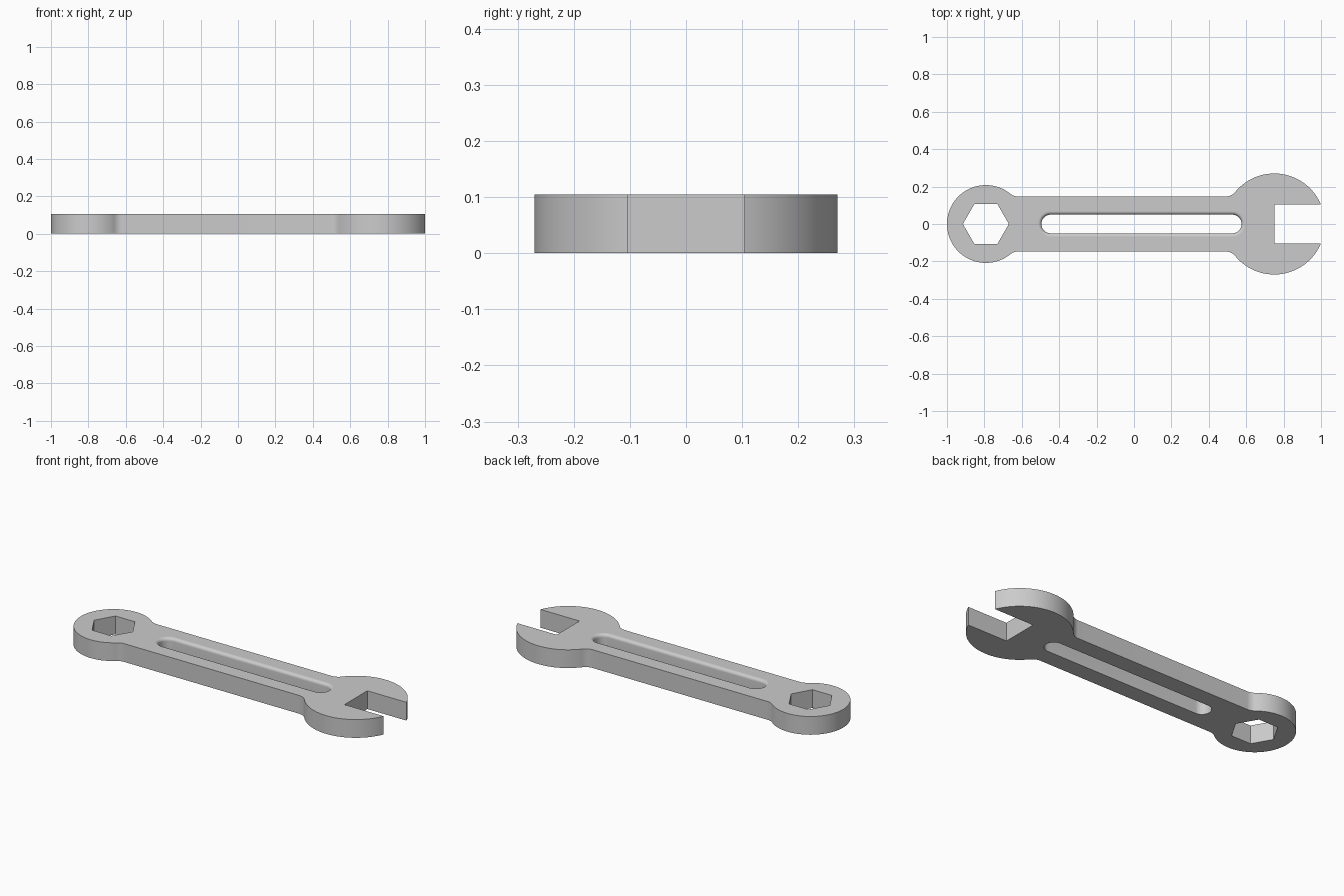
import bpy, bmesh
from math import sin, cos, asin, atan2, sqrt, pi

if "Cube" in bpy.data.objects:
    bpy.data.objects.remove(bpy.data.objects["Cube"])

HEIGHT = 0.105
HANDLE = 0.147                 # half width of the handle
RING_X, RING_R = -0.792, 0.208
JAW_X, JAW_R = 0.75, 0.27
JAW_GAP = 0.104                # half width of the jaw opening
NECK = 0.065                   # radius of the neck fillets

steel = bpy.data.materials.new("steel_grey")
steel.use_nodes = True
GREY = (0.6, 0.6, 0.6, 1)
steel.diffuse_color = GREY
steel.node_tree.nodes["Principled BSDF"].inputs["Base Color"].default_value = GREY


def arc(cx, cy, r, a, b, n):
    return [(cx + r * cos(a + (b - a) * i / n), cy + r * sin(a + (b - a) * i / n))
            for i in range(n + 1)]


def loft(name, layers):
    """Closed solid through (outline, z) layers with equal point counts."""
    bm = bmesh.new()
    rings = [[bm.verts.new((x, y, z)) for x, y in pts] for pts, z in layers]
    for low, high in zip(rings, rings[1:]):
        for i in range(len(low)):
            j = (i + 1) % len(low)
            bm.faces.new((low[i], low[j], high[j], high[i]))
    bm.faces.new(rings[0][::-1])
    bm.faces.new(rings[-1])
    bmesh.ops.recalc_face_normals(bm, faces=bm.faces)
    mesh = bpy.data.meshes.new(name)
    bm.to_mesh(mesh)
    bm.free()
    obj = bpy.data.objects.new(name, mesh)
    bpy.context.collection.objects.link(obj)
    mesh.materials.append(steel)
    return obj


def neck_fillet(radius):
    """Distance from head to fillet centre along x, and the tangent angle."""
    dx = sqrt((radius + NECK) ** 2 - (HANDLE + NECK) ** 2)
    return dx, atan2(HANDLE + NECK, dx)


# Upper half of the outline, from the jaw to the ring end
jdx, ja = neck_fillet(JAW_R)
rdx, ra = neck_fillet(RING_R)
fy = HANDLE + NECK
half = [(JAW_X, JAW_GAP)]
half += arc(JAW_X, 0, JAW_R, asin(JAW_GAP / JAW_R), pi - ja, 48)
half += arc(JAW_X - jdx, fy, NECK, -ja, -pi / 2, 12)[1:]
half += arc(RING_X + rdx, fy, NECK, -pi / 2, ra - pi, 12)
half += arc(RING_X, 0, RING_R, ra, pi, 48)[1:]
outline = half + [(x, -y) for x, y in half[-2::-1]]
wrench = loft("wrench_body", [(outline, 0), (outline, HEIGHT)])

# Hexagonal hole in the ring end
hexagon = arc(RING_X, 0, 0.123, 0, 2 * pi, 6)[:-1]
hex_cutter = loft("hex_cutter", [(hexagon, -0.1), (hexagon, 0.2)])


# Handle slot with a rounded upper rim
def slot(grow):
    r = 0.05 + grow
    return arc(0.525, 0, r, -pi / 2, pi / 2, 24) + arc(-0.445, 0, r, pi / 2, 3 * pi / 2, 24)


RIM = 0.018
layers = [(slot(0), -0.1)]
for i in range(9):
    t = i / 8 * pi / 2
    layers.append((slot(RIM * (1 - cos(t))), HEIGHT - RIM + RIM * sin(t)))
layers.append((slot(RIM), 0.2))
slot_cutter = loft("slot_cutter", layers)

# Cut the holes
bpy.ops.object.select_all(action='DESELECT')
bpy.context.view_layer.objects.active = wrench
wrench.select_set(True)
for cutter in (hex_cutter, slot_cutter):
    cutter.hide_render = True
    mod = wrench.modifiers.new("cut", 'BOOLEAN')
    mod.operation = 'DIFFERENCE'
    mod.solver = 'EXACT'
    mod.object = cutter
    bpy.ops.object.modifier_apply(modifier=mod.name)
    bpy.data.objects.remove(cutter)

# Smooth curved walls, flat top and bottom
bpy.ops.object.shade_smooth_by_angle(angle=pi / 6)
for face in wrench.data.polygons:
    if abs(face.normal.z) > 0.999:
        face.use_smooth = False
